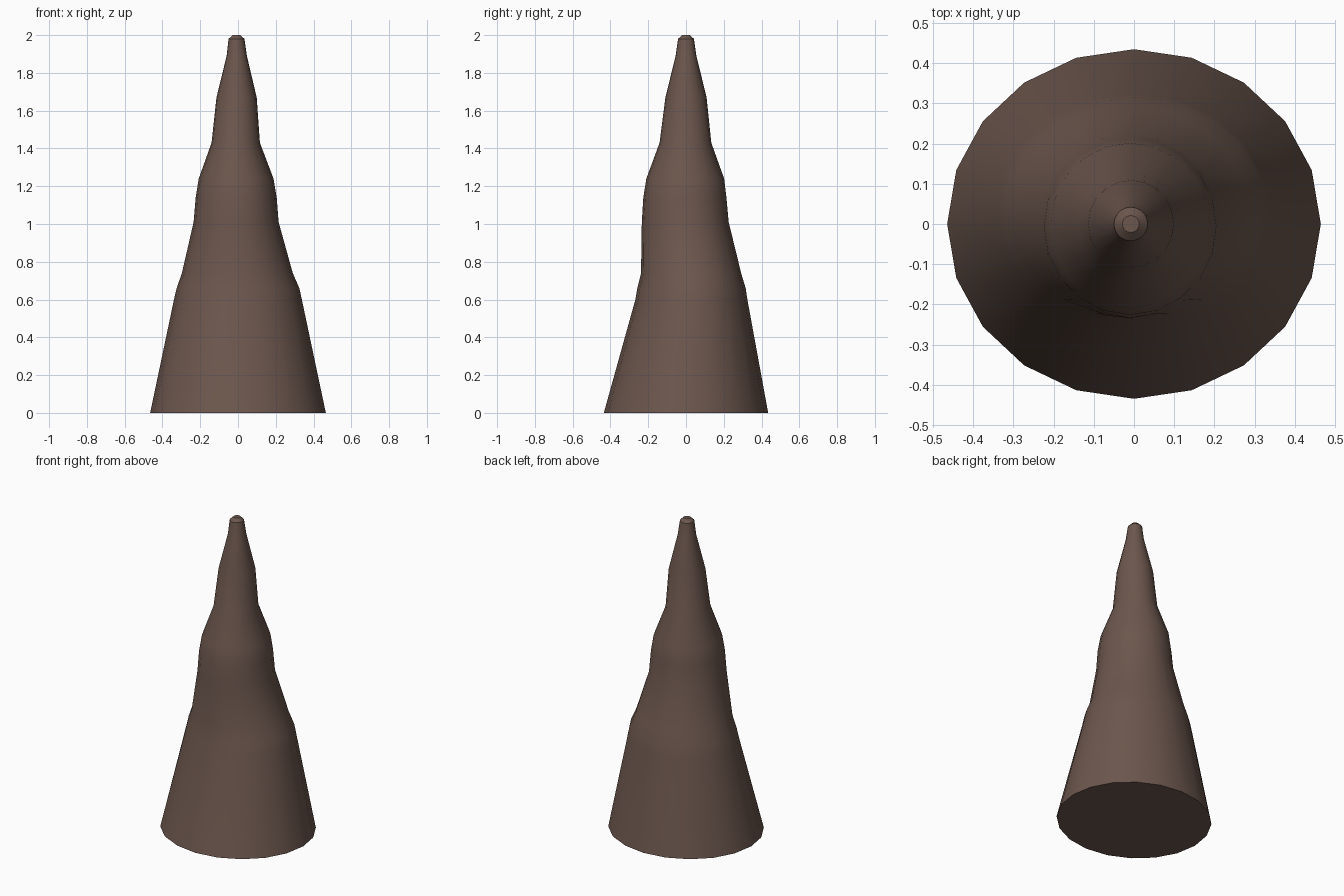
import bpy, bmesh, math

if "Cube" in bpy.data.objects:
    bpy.data.objects.remove(bpy.data.objects["Cube"])

SIDES = 20

# Cross-sections from floor to tip: z, left x, right x, front y, back y
SECTIONS = [
    (0.00, -0.465, 0.465, -0.435, 0.435),
    (0.60, -0.339, 0.338, -0.268, 0.325),
    (0.66, -0.325, 0.325, -0.258, 0.316),
    (0.74, -0.297, 0.290, -0.238, 0.292),
    (1.01, -0.235, 0.215, -0.234, 0.226),
    (1.14, -0.224, 0.205, -0.226, 0.214),
    (1.24, -0.208, 0.188, -0.210, 0.202),
    (1.43, -0.140, 0.116, -0.140, 0.134),
    (1.67, -0.114, 0.099, -0.109, 0.109),
    (1.89, -0.060, 0.047, -0.055, 0.055),
    (1.98, -0.050, 0.034, -0.042, 0.042),
    (2.00, -0.029, 0.013, -0.021, 0.021),
]

bm = bmesh.new()


def ring(z, x0, x1, y0, y1):
    cx, cy, rx, ry = (x0 + x1) / 2, (y0 + y1) / 2, (x1 - x0) / 2, (y1 - y0) / 2
    return [bm.verts.new((cx + rx * math.cos(a), cy + ry * math.sin(a), z))
            for a in (2 * math.pi * i / SIDES for i in range(SIDES))]


# Tapered, slightly wandering rock spire
rings = [ring(*s) for s in SECTIONS]
for low, high in zip(rings, rings[1:]):
    for i in range(SIDES):
        j = (i + 1) % SIDES
        bm.faces.new((low[i], low[j], high[j], high[i]))
bm.faces.new(rings[0][::-1])
bm.faces.new(rings[-1])

mesh = bpy.data.meshes.new("rock_spire")
bm.to_mesh(mesh)
bm.free()
spire = bpy.data.objects.new("rock_spire", mesh)
bpy.context.collection.objects.link(spire)

# Brown stone
stone = bpy.data.materials.new("brown_stone")
stone.diffuse_color = (0.15, 0.095, 0.075, 1)
stone.use_nodes = True
stone.node_tree.nodes["Principled BSDF"].inputs["Base Color"].default_value = stone.diffuse_color
mesh.materials.append(stone)

bpy.context.view_layer.objects.active = spire
spire.select_set(True)
bpy.ops.object.shade_smooth_by_angle(angle=math.radians(30))
